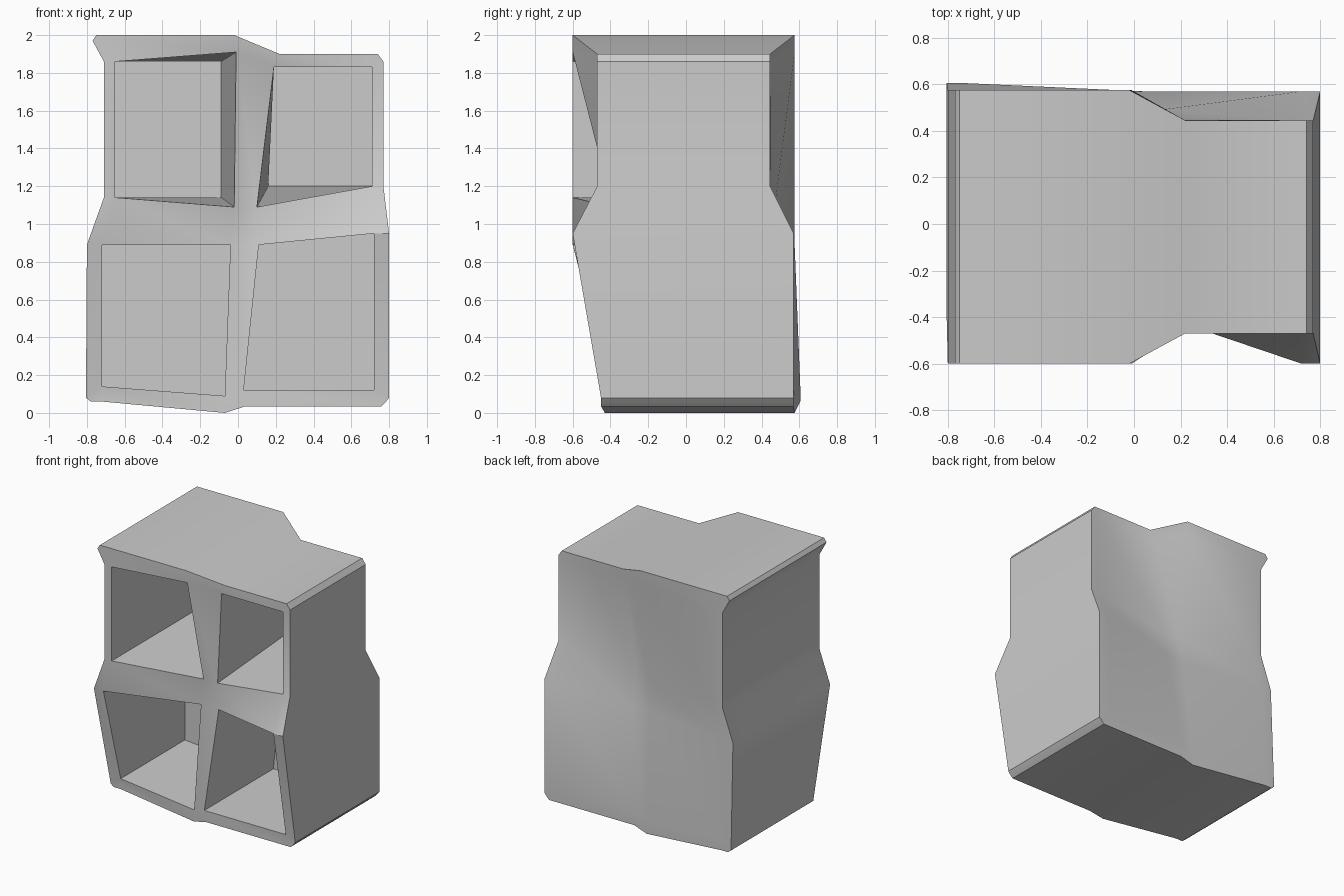
import bpy, bmesh

if "Cube" in bpy.data.objects:
    bpy.data.objects.remove(bpy.data.objects["Cube"])

# Front outline and cubby corners as a 6 x 6 lattice of (x, z), top row first
GRID = [
    [(-.77, 1.97), (-.75, 2.0), (-.02, 2.0), (.22, 1.90), (.74, 1.90), (.755, 1.88)],
    [(-.71, 1.86), (-.65, 1.86), (-.01, 1.91), (.19, 1.83), (.71, 1.83), (.77, 1.86)],
    [(-.71, 1.14), (-.65, 1.14), (-.02, 1.09), (.10, 1.09), (.71, 1.20), (.77, 1.20)],
    [(-.80, .89), (-.72, .89), (-.04, .89), (.11, .89), (.72, .95), (.80, .95)],
    [(-.805, .08), (-.72, .14), (-.07, .09), (.03, .12), (.72, .12), (.80, .08)],
    [(-.78, .06), (-.72, .06), (-.07, 0), (.04, .035), (.76, .035), (.78, .055)],
]
# Depth of the warped front and back at the 4 x 4 cubby corners
FRONT_Y = [[-.60, -.60, -.47, -.47],
           [-.60, -.39, -.39, -.47],
           [-.60, -.39, -.39, -.60],
           [-.39, -.43, -.45, -.45]]
BACK_Y = [[.575, .575, .445, .445],
          [.575, .47, .45, .445],
          [.575, .49, .49, .57],
          [.605, .575, .57, .57]]
# Rear wall of each cubby: lattice cell -> x and z limits, or None for straight walls
CUBBIES = {(1, 1): (-.65, -.09, 1.14, 1.86), (1, 3): (.16, .71, 1.20, 1.83),
           (3, 1): None, (3, 3): None}
CUBBY_BACK = .385


def clamp(i):
    return min(max(i - 1, 0), 3)


def sheet(bm, depth):
    return [[bm.verts.new((x, depth[clamp(r)][clamp(c)], z))
             for c, (x, z) in enumerate(row)] for r, row in enumerate(GRID)]


def corners(v, r, c):
    return [v[r][c], v[r + 1][c], v[r + 1][c + 1], v[r][c + 1]]


def bridge(bm, a, b):
    for i in range(len(a)):
        j = (i + 1) % len(a)
        bm.faces.new((a[i], a[j], b[j], b[i]))


def ring(v):
    return (v[0][:5] + [v[r][5] for r in range(5)]
            + v[5][:0:-1] + [v[r][0] for r in range(5, 0, -1)])


bm = bmesh.new()
front, back = sheet(bm, FRONT_Y), sheet(bm, BACK_Y)

# Front frame, closed back and tapered cubbies
for r in range(5):
    for c in range(5):
        bm.faces.new(corners(back, r, c)[::-1])
        mouth = corners(front, r, c)
        if (r, c) not in CUBBIES:
            bm.faces.new(mouth)
            continue
        box = CUBBIES[r, c]
        if box:
            x0, x1, z0, z1 = box
            pts = [(x0, z1), (x0, z0), (x1, z0), (x1, z1)]
            if c == 3:
                pts[0] = (.19, z1)
        else:
            pts = [(v.co.x, v.co.z) for v in mouth]
        rear = [bm.verts.new((x, CUBBY_BACK, z)) for x, z in pts]
        bridge(bm, mouth, rear)
        bm.faces.new(rear)

# Outer sides, top and base
bridge(bm, ring(front), ring(back))
bmesh.ops.recalc_face_normals(bm, faces=bm.faces[:])

mesh = bpy.data.meshes.new("cubby_shelf")
bm.to_mesh(mesh)
bm.free()
shelf = bpy.data.objects.new("cubby_shelf", mesh)
bpy.context.collection.objects.link(shelf)
bpy.context.view_layer.objects.active = shelf
shelf.select_set(True)
bpy.ops.object.shade_smooth_by_angle(angle=0.52)
